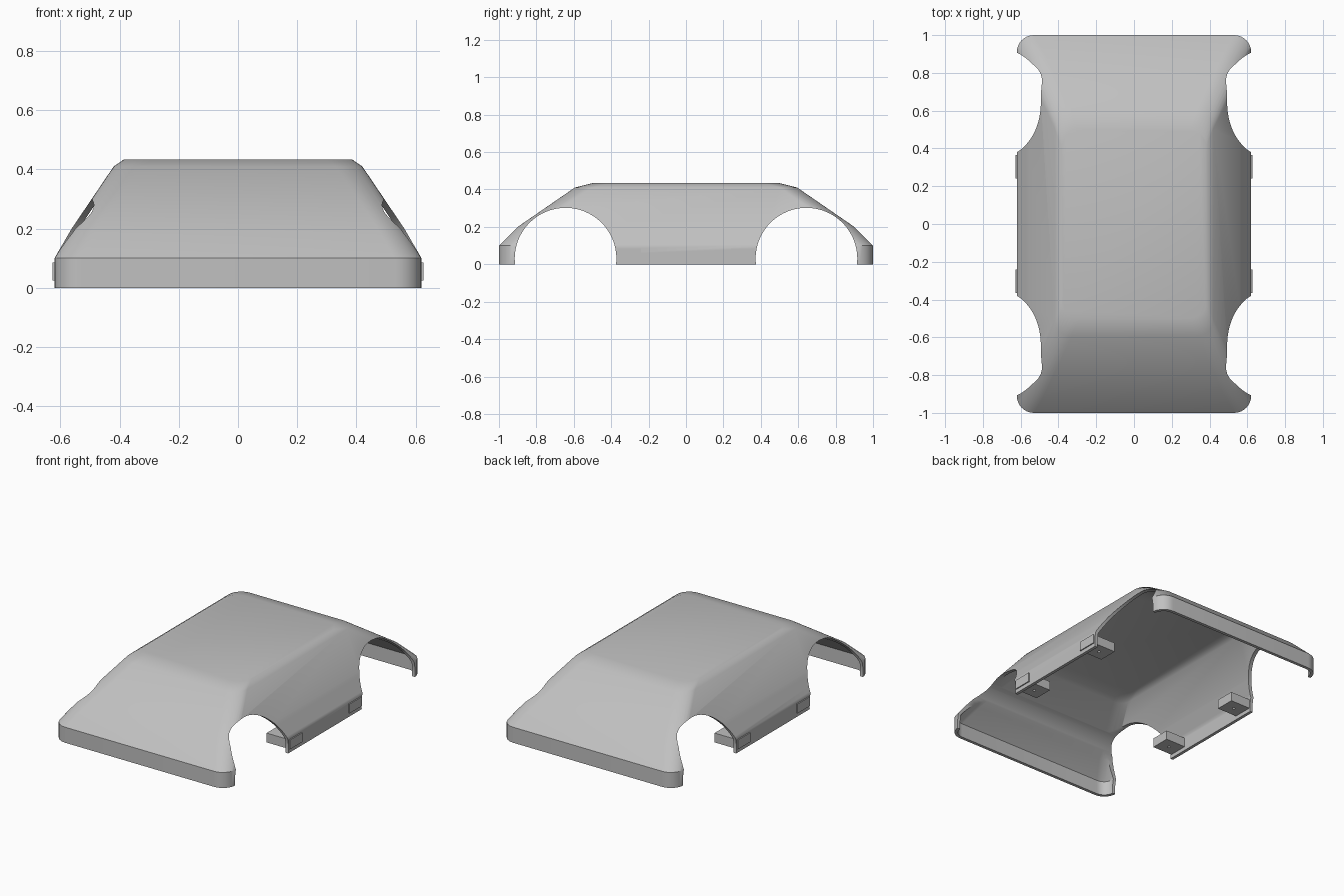
import bpy, bmesh, math
from mathutils import Matrix

cube = bpy.data.objects.get("Cube")
if cube:
    bpy.data.objects.remove(cube, do_unlink=True)

grey = bpy.data.materials.new("plain grey")
grey.use_nodes = True
colour = (0.53, 0.53, 0.53, 1)
grey.diffuse_color = colour
grey.node_tree.nodes["Principled BSDF"].inputs["Base Color"].default_value = colour


def make_object(name, bm):
    bmesh.ops.recalc_face_normals(bm, faces=bm.faces)
    mesh = bpy.data.meshes.new(name)
    bm.to_mesh(mesh)
    bm.free()
    mesh.materials.append(grey)
    obj = bpy.data.objects.new(name, mesh)
    bpy.context.collection.objects.link(obj)
    return obj


def cylinder(name, radius, depth, sides, centre, axis):
    bm = bmesh.new()
    turn = Matrix.Rotation(math.pi / 2, 4, "Y") if axis == "X" else Matrix()
    bmesh.ops.create_cone(bm, cap_ends=True, segments=sides, radius1=radius, radius2=radius,
                          depth=depth, matrix=Matrix.Translation(centre) @ turn)
    obj = make_object(name, bm)
    obj.hide_render = True
    return obj


def cut(obj, cutter):
    mod = obj.modifiers.new("cut", "BOOLEAN")
    mod.operation = "DIFFERENCE"
    mod.solver = "EXACT"
    mod.object = cutter


def bake(obj, cutters):
    # Apply the modifiers, discard the cutters, then shade
    bpy.context.view_layer.update()
    graph = bpy.context.evaluated_depsgraph_get()
    mesh = bpy.data.meshes.new_from_object(obj.evaluated_get(graph))
    obj.modifiers.clear()
    obj.data = mesh
    for c in cutters:
        bpy.data.objects.remove(c, do_unlink=True)
    bpy.ops.object.select_all(action="DESELECT")
    obj.select_set(True)
    bpy.context.view_layer.objects.active = obj
    bpy.ops.object.shade_smooth_by_angle(angle=math.radians(40))


def rounded_ring(bm, half_x, half_y, z, radius=0.09, steps=8):
    ring = []
    for corner, (sx, sy) in enumerate([(1, 1), (-1, 1), (-1, -1), (1, -1)]):
        for i in range(steps + 1):
            a = math.pi / 2 * (corner + i / steps)
            ring.append(bm.verts.new((sx * (half_x - radius) + radius * math.cos(a),
                                      sy * (half_y - radius) + radius * math.sin(a), z)))
    return ring


# Body shell: stacked rounded rectangles, open underneath
bm = bmesh.new()
levels = [(0.62, 1.0, 0), (0.62, 1.0, 0.1), (0.562, 0.9, 0.2),
          (0.42, 0.595, 0.41), (0.385, 0.5, 0.434)]
rings = [rounded_ring(bm, *level) for level in levels]
for low, high in zip(rings, rings[1:]):
    for i in range(len(low)):
        j = (i + 1) % len(low)
        bm.faces.new((low[i], low[j], high[j], high[i]))
bm.faces.new(rings[-1])
shell = make_object("body_shell", bm)
solid = shell.modifiers.new("thickness", "SOLIDIFY")
solid.thickness = 0.02
solid.offset = -1
solid.use_even_offset = True

# Wheel arches
arches = [cylinder("arch_cutter", 0.272, 3, 64, (0, side * 0.644, 0.03), "X") for side in (-1, 1)]
for arch in arches:
    cut(shell, arch)
bake(shell, arches)

# Mounting blocks with screw holes
for sx, x_name in ((1, "left"), (-1, "right")):
    for sy, y_name in ((-1, "front"), (1, "back")):
        bm = bmesh.new()
        place = Matrix.Translation((sx * 0.543, sy * 0.303, 0.055))
        bmesh.ops.create_cube(bm, size=1, matrix=place @ Matrix.Diagonal((0.168, 0.125, 0.06, 1)))
        block = make_object(f"{y_name}_{x_name}_mounting_block", bm)
        hole = cylinder("hole_cutter", 0.009, 0.2, 16, (sx * 0.53, sy * 0.303, 0.055), "Z")
        cut(block, hole)
        bake(block, [hole])
